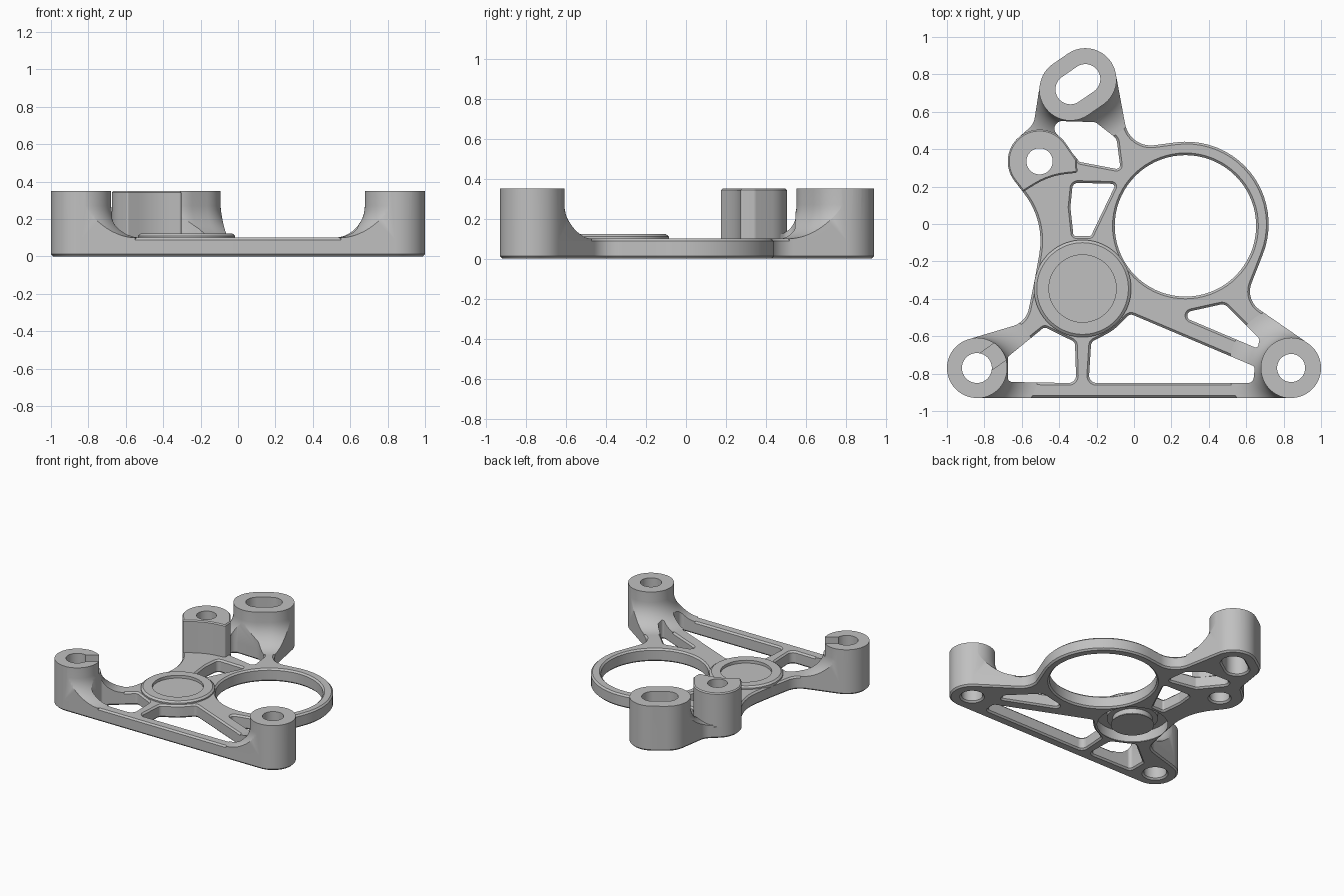
import bpy, bmesh, math
from mathutils import Vector

if "Cube" in bpy.data.objects:
    bpy.data.objects.remove(bpy.data.objects["Cube"])

grey = bpy.data.materials.new("machined grey")
grey.use_nodes = True
grey.diffuse_color = (0.53, 0.53, 0.53, 1)
grey.node_tree.nodes["Principled BSDF"].inputs["Base Color"].default_value = (0.53, 0.53, 0.53, 1)


def belt(*circles):
    """Closed loop around circles (x, y, r) joined by tangents; r < 0 curves inward.
    Gives (point, outward normal) pairs."""
    if len(circles) == 1:
        angles = [(circles[0], 0, math.tau * 71 / 72, 71)]
    else:
        tangents = []
        for i, (x, y, r) in enumerate(circles):
            x2, y2, r2 = circles[(i + 1) % len(circles)]
            d = Vector((x2 - x, y2 - y))
            c = max(-1, min(1, (r - r2) / d.length))
            d.normalize()
            n = d * c + Vector((d.y, -d.x)) * math.sqrt(1 - c * c)
            tangents.append(math.atan2(n.y, n.x))
        angles = []
        for i, circle in enumerate(circles):
            a, b = tangents[i - 1], tangents[i]
            turn = (b - a) % math.tau if circle[2] > 0 else -((a - b) % math.tau)
            angles.append((circle, a, turn, max(2, math.ceil(abs(turn) / math.radians(6)))))
    loop = []
    for (x, y, r), start, turn, steps in angles:
        for k in range(steps + 1):
            a = start + turn * k / steps
            n = Vector((math.cos(a), math.sin(a)))
            p = Vector((x, y)) + n * r
            if not loop or (p - loop[-1][0]).length > 0.001:
                loop.append((p, n))
    return loop


def solid(name, *walls):
    """Solid bounded by walls (loop, [(height, outward offset)...]): the first wall is
    the outside, the others are holes; flat caps close the bottom and top."""
    bm = bmesh.new()
    rims = ([], [])
    for loop, sections in walls:
        rings = [[bm.verts.new((*(p + n * off), z)) for p, n in loop] for z, off in sections]
        for low, high in zip(rings, rings[1:]):
            for i in range(len(loop)):
                bm.faces.new((low[i - 1], low[i], high[i], high[i - 1]))
        for rim, ring_verts in zip(rims, (rings[0], rings[-1])):
            rim += [bm.edges.get((ring_verts[i - 1], v)) for i, v in enumerate(ring_verts)]
    for rim in rims:
        bmesh.ops.triangle_fill(bm, use_beauty=True, edges=rim, normal=(0, 0, 1))
    bmesh.ops.recalc_face_normals(bm, faces=bm.faces)
    mesh = bpy.data.meshes.new(name)
    bm.to_mesh(mesh)
    bm.free()
    mesh.materials.append(grey)
    obj = bpy.data.objects.new(name, mesh)
    bpy.context.collection.objects.link(obj)
    return obj


def activate(obj):
    bpy.ops.object.select_all(action='DESELECT')
    obj.select_set(True)
    bpy.context.view_layer.objects.active = obj


def combine(obj, operation, tool):
    activate(obj)
    tool.hide_render = True
    mod = obj.modifiers.new("cut", 'BOOLEAN')
    mod.operation, mod.solver, mod.object = operation, 'EXACT', tool
    bpy.ops.object.modifier_apply(modifier=mod.name)
    bpy.data.objects.remove(tool)


def finish(obj):
    activate(obj)
    bpy.ops.object.shade_smooth_by_angle(angle=math.radians(30))


THICK, TALL, EDGE = 0.1, 0.35, 0.012
SEAM = THICK - EDGE

# Main circles of the bracket
right_foot, left_foot = (0.84, -0.77, 0.16), (-0.84, -0.77, 0.16)
ring, hub = (0.28, 0, 0.44), (-0.275, -0.345, 0.26)
slot_b, slot_a = (-0.26, 0.775, 0.165), (-0.34, 0.72, 0.165)
ear = (-0.505, 0.335, 0.17)

outline = belt(right_foot, (0.74, -0.36, -0.12), ring, (0.09, 0.56, -0.14),
               slot_b, slot_a, (-0.62, 0.58, -0.09), ear, (-0.91, -0.09, -0.41),
               hub, (-0.68, -0.43, -0.12), left_foot)

# Lightening pockets between the arms
hub_side = (hub[0], hub[1], -0.275)
pockets = [
    belt((-0.28, 0.35, 0.02), (-0.095, 0.315, 0.02), (-0.14, 0.43, 0.05),
         (-0.22, 0.505, 0.04), (-0.385, 0.51, 0.04)),
    belt((-0.12, 0.2, 0.015), (-0.3, 0.19, 0.03), (-0.31, 0.09, 0.03),
         (-0.31, -0.05, 0.015), (-0.24, -0.05, 0.015)),
    belt((-0.475, -0.58, 0.025), (-0.655, -0.72, 0.02), (-0.65, -0.82, 0.025),
         (-0.35, -0.81, 0.04), (-0.345, -0.65, 0.03), hub_side),
    belt((-0.2, -0.65, 0.03), (-0.2, -0.81, 0.04), (0.61, -0.82, 0.03),
         (0.625, -0.775, 0.02), (-0.015, -0.515, 0.03), hub_side),
    belt((0.31, -0.49, 0.025), (0.65, -0.645, 0.015), (0.655, -0.62, 0.015), (0.47, -0.47, 0.04)),
    belt((0.275, -0.01, 0.378)),
]

# Bolt holes
right_hole = belt((*right_foot[:2], 0.075))
left_hole = belt((*left_foot[:2], 0.08))
slot_hole = belt((*slot_b[:2], 0.08), (*slot_a[:2], 0.08))
ear_hole = belt((*ear[:2], 0.07))
hub_hole = belt((*hub[:2], 0.14))
BORE_STEP = 0.04  # the bearing seat is this much wider than the hub hole

# Base plate with chamfered rims and a stepped hub hole
chamfer = [(0, EDGE), (EDGE, 0), (SEAM, 0), (THICK, EDGE)]
flush = [(0, EDGE), (EDGE, 0), (THICK, 0)]
plate = solid("base_plate", (outline, [(z, -off) for z, off in chamfer]),
              *[(p, chamfer) for p in pockets],
              *[(h, flush) for h in (right_hole, left_hole, slot_hole, ear_hole)],
              (hub_hole, [(0, EDGE), (EDGE, 0), (0.05, 0), (0.05, BORE_STEP), (THICK, BORE_STEP)]))
finish(plate)

# Tall bosses whose walls sweep down onto the arms
FILLET = 0.17
sweep = [(0.07, FILLET)]
for k in range(13):
    a = math.radians(90 - 7.5 * k)
    sweep.append((THICK + FILLET * (1 - math.sin(a)), 0.002 + FILLET * (1 - math.cos(a))))
sweep.append((TALL, 0.002))
column = [(SEAM, 0), (0.6, 0)]

for name, loop, hole in (("right_foot_boss", belt(right_foot), right_hole),
                         ("left_foot_boss", belt(left_foot), left_hole),
                         ("slotted_boss", belt(slot_b, slot_a), slot_hole)):
    boss = solid(name, (loop, sweep))
    combine(boss, 'INTERSECT', solid("arm_column", *[(w, column) for w in (outline, *pockets, hole)]))
    if name == "left_foot_boss":  # open notch in the top
        notch = belt((-0.84, -0.77, 0.055), (-0.6, -0.6, 0.055))
        combine(boss, 'DIFFERENCE', solid("notch_cutter", (notch, [(0.25, 0), (0.6, 0)])))
    finish(boss)

# Ear boss with a hollowed front wall
ear_loop = belt(ear, (-0.59, 0.185, 0.01), (-0.32, -0.13, -0.4),
                (-0.315, 0.285, 0.012), (-0.335, 0.335, 0.03))
finish(solid("ear_boss", (ear_loop, [(SEAM, 0), (TALL - 0.008, 0), (TALL, -0.008)]),
             (ear_hole, [(SEAM, 0), (TALL, 0)])))

# Raised rim of the bearing hub
finish(solid("hub_rim", (belt(hub), [(SEAM, 0), (0.11, 0), (0.122, -0.015)]),
             (hub_hole, [(SEAM, BORE_STEP), (0.122, BORE_STEP)])))
